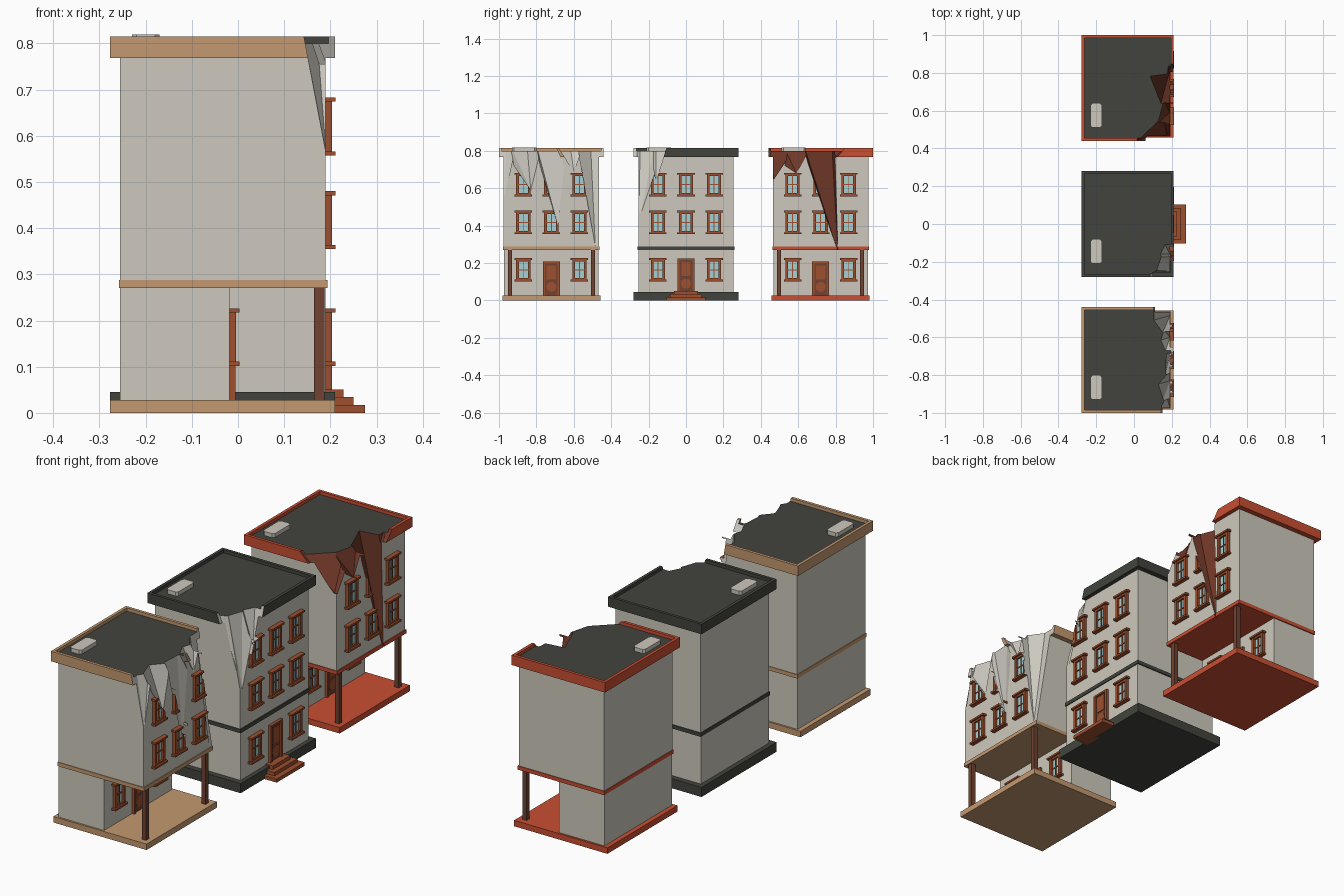
import bpy, bmesh, math
from mathutils import Matrix

if "Cube" in bpy.data.objects:
    bpy.data.objects.remove(bpy.data.objects["Cube"])

def lin(c):
    c /= 255
    return c / 12.92 if c < 0.04045 else ((c + 0.055) / 1.055) ** 2.4

COLORS = {"wall": (206, 201, 189), "tan": (196, 153, 112), "charcoal": (66, 68, 61),
          "red": (200, 78, 50), "frame_brown": (158, 80, 46), "dark_brown": (112, 66, 50),
          "glass": (166, 208, 212), "broken_plaster": (206, 203, 194), "broken_brick": (112, 56, 40)}
NAMES = list(COLORS)
MATS = []
for n, c in COLORS.items():
    m = bpy.data.materials.new(n)
    m.diffuse_color = (*[lin(v) for v in c], 1)
    m.use_nodes = True
    m.node_tree.nodes["Principled BSDF"].inputs["Base Color"].default_value = m.diffuse_color
    MATS.append(m)

def box(bm, x0, x1, y0, y1, z0, z1, mat):
    ret = bmesh.ops.create_cube(bm, size=1, matrix=Matrix.Translation(
        ((x0 + x1) / 2, (y0 + y1) / 2, (z0 + z1) / 2)) @ Matrix.Diagonal((x1 - x0, y1 - y0, z1 - z0, 1)))
    faces = {f for v in ret["verts"] for f in v.link_faces}
    for f in faces:
        f.material_index = NAMES.index(mat)
    return faces

def finish(bm, name, y):
    me = bpy.data.meshes.new(name)
    bm.to_mesh(me)
    bm.free()
    for m in MATS:
        me.materials.append(m)
    ob = bpy.data.objects.new(name, me)
    ob.location.y = y
    bpy.context.collection.objects.link(ob)
    return ob

def box_object(name, y, *args):
    bm = bmesh.new()
    box(bm, *args)
    return finish(bm, name, y)

def shard(points, side, y, mat):
    """Convex cutter reaching out past the street front, and past one side if it takes a corner."""
    bm = bmesh.new()
    pts = set(points) | {(0.33, p[1], p[2]) for p in points}
    if side:
        pts |= {(p[0], side * 0.33, p[2]) for p in pts}
    ret = bmesh.ops.convex_hull(bm, input=[bm.verts.new(p) for p in sorted(pts)])
    bmesh.ops.delete(bm, geom=[v for v in bm.verts if not v.link_faces], context="VERTS")
    bmesh.ops.recalc_face_normals(bm, faces=bm.faces)
    for f in bm.faces:
        f.material_index = NAMES.index(mat)
    ob = finish(bm, "damage_cutter", y)
    ob.hide_render = True
    return ob

def cut(ob, cutters):
    for c in cutters:
        mod = ob.modifiers.new("damage", "BOOLEAN")
        mod.operation, mod.solver, mod.object = "DIFFERENCE", "EXACT", c
        mod.material_mode, mod.use_self = "TRANSFER", True
    dg = bpy.context.evaluated_depsgraph_get()
    me = bpy.data.meshes.new_from_object(ob.evaluated_get(dg))
    ob.modifiers.clear()
    ob.data = me

def window(name, y, x, c, z0, z1):
    bm = bmesh.new()
    b = "frame_brown"
    box(bm, x - 0.005, x + 0.004, c - 0.03, c + 0.03, z0 + 0.01, z1 - 0.01, "glass")
    for s in (-1, 1):  # jambs with corner blocks
        a, d = sorted((c + s * 0.024, c + s * 0.038))
        box(bm, x - 0.005, x + 0.014, a, d, z0 + 0.009, z1 - 0.009, b)
    box(bm, x - 0.005, x + 0.013, c - 0.024, c + 0.024, z1 - 0.018, z1 - 0.009, b)
    box(bm, x - 0.005, x + 0.013, c - 0.024, c + 0.024, z0 + 0.009, z0 + 0.017, b)
    zm = (z0 + z1) / 2
    box(bm, x, x + 0.008, c - 0.0025, c + 0.0025, z0 + 0.015, z1 - 0.015, b)
    box(bm, x, x + 0.0078, c - 0.024, c + 0.024, zm - 0.0025, zm + 0.0025, b)
    box(bm, x - 0.005, x + 0.021, c - 0.047, c + 0.047, z1 - 0.009, z1, b)  # lintel
    box(bm, x - 0.005, x + 0.021, c - 0.047, c + 0.047, z0, z0 + 0.009, b)  # sill
    return finish(bm, name, y)

def door(name, y, x, z0, z1):
    bm = bmesh.new()
    b = "frame_brown"
    box(bm, x - 0.005, x + 0.006, -0.036, 0.036, z0, z1 - 0.008, "dark_brown")
    for s in (-1, 1):
        a, d = sorted((s * 0.034, s * 0.045))
        box(bm, x - 0.005, x + 0.013, a, d, z0, z1 - 0.008, b)
    box(bm, x - 0.005, x + 0.013, -0.045, 0.045, z1 - 0.009, z1, b)
    box(bm, x, x + 0.009, -0.025, 0.025, z0 + 0.085, z1 - 0.02, b)  # upper panel
    ret = bmesh.ops.create_cone(bm, cap_ends=True, segments=12, radius1=0.027, radius2=0.027, depth=0.008,
        matrix=Matrix.Translation((x + 0.005, 0, z0 + 0.045)) @ Matrix.Rotation(math.pi / 2, 4, "Y"))
    for f in {f for v in ret["verts"] for f in v.link_faces}:
        f.material_index = NAMES.index(b)
    return finish(bm, name, y)

def building(tag, y, trim, broken, porch, shards):
    base_z, base_y = (0.028, 0.262) if porch else (0.045, 0.28)
    box_object(tag + "_base", y, -0.277, 0.21, -base_y, base_y, 0, base_z, trim)
    lower_x = -0.018 if porch else 0.19
    box_object(tag + "_lower_wall", y, -0.255, lower_x, -0.253, 0.253, base_z, 0.27, "wall")
    parts = [box_object(tag + "_floor_band", y, -0.258, 0.194, -0.258, 0.258, 0.27, 0.288, trim),
             box_object(tag + "_upper_wall", y, -0.255, 0.19, -0.255, 0.255, 0.288, 0.768, "wall")]
    # cornice with sunken roof
    bm = bmesh.new()
    faces = box(bm, -0.277, 0.21, -0.28, 0.28, 0.768, 0.815, trim)
    top = max(faces, key=lambda f: f.calc_center_median().z)
    bmesh.ops.inset_region(bm, faces=[top], thickness=0.02)
    low = bmesh.ops.extrude_discrete_faces(bm, faces=[top])["faces"][0]
    bmesh.ops.translate(bm, verts=low.verts, vec=(0, 0, -0.015))
    low.material_index = NAMES.index("charcoal")
    parts.append(finish(bm, tag + "_cornice_roof", y))
    # roof vent box with clipped corners
    bm = bmesh.new()
    box(bm, -0.23, -0.17, -0.21, -0.08, 0.795, 0.819, "wall")
    bmesh.ops.bevel(bm, geom=[e for e in bm.edges if abs(e.verts[0].co.z - e.verts[1].co.z) > 0.01],
                    offset=0.01, segments=1, affect="EDGES")
    finish(bm, tag + "_roof_vent", y)
    # openings
    for row, (z0, z1) in enumerate(((0.102, 0.226), (0.355, 0.48), (0.557, 0.683))):
        for c in (-0.15, 0, 0.15):
            if row == 0 and c == 0:
                continue
            w = window(f"{tag}_window", y, lower_x if row == 0 else 0.19, c, z0, z1)
            if row:
                parts.append(w)
    door(tag + "_door", y, lower_x, base_z, base_z + 0.18)
    if porch:
        for s in (-1, 1):
            box_object(tag + "_porch_post", y, 0.165, 0.187, s * 0.222 - 0.011, s * 0.222 + 0.011,
                       base_z, 0.27, "dark_brown")
    else:
        for i, (x1, hw) in enumerate(((0.275, 0.104), (0.25, 0.085), (0.228, 0.065))):
            box_object(tag + "_step", y, 0.19, x1, -hw, hw, 0.017 * i, 0.017 * (i + 1), "frame_brown")
    # battle-torn parts
    cutters = [shard(p, s, y, broken) for p, s in shards]
    for p in parts:
        cut(p, cutters)
    for c in cutters:
        bpy.data.objects.remove(c)

T = 0.83
building("tan_house", -0.72, "tan", "broken_plaster", True, [
    ([(0.14, -0.24, T), (0.17, -0.19, T), (0.165, -0.25, 0.75), (0.191, -0.25, 0.56)], -1),
    ([(0.12, -0.13, T), (0.15, -0.22, T), (0.19, -0.05, T), (0.19, -0.20, 0.72), (0.19, -0.11, 0.59)], 0),
    ([(0.165, -0.08, T), (0.17, 0.02, T), (0.175, -0.02, 0.72), (0.19, -0.06, 0.72), (0.19, 0.035, 0.40),
      (0.19, 0.07, 0.72)], 0),
    ([(0.13, 0.10, T), (0.16, 0.03, T), (0.15, 0.17, T), (0.17, 0.10, 0.76), (0.19, 0.12, 0.69)], 0),
    ([(0.10, 0.21, T), (0.15, 0.14, T), (0.16, 0.22, 0.70), (0.19, 0.19, 0.65), (0.19, 0.235, 0.29)], 1),
])
building("charcoal_house", 0, "charcoal", "broken_plaster", False, [
    ([(0.115, -0.24, T), (0.14, -0.17, T), (0.16, -0.22, 0.74), (0.19, -0.16, 0.70), (0.19, -0.24, 0.47)], -1),
    ([(0.13, -0.16, T), (0.16, -0.10, T), (0.15, -0.20, T), (0.18, -0.15, 0.76), (0.19, -0.16, 0.64)], 0),
    ([(0.08, -0.265, T), (0.16, -0.22, T), (0.15, -0.25, 0.68), (0.17, -0.25, 0.56)], -1),
])
building("red_house", 0.72, "red", "broken_brick", True, [
    ([(0.0, -0.275, T), (0.09, -0.21, T), (0.15, -0.13, T), (0.14, -0.25, 0.72), (0.18, -0.2, 0.75),
      (0.175, -0.25, 0.65)], -1),
    ([(0.11, -0.20, T), (0.14, -0.13, T), (0.15, -0.05, T), (0.17, -0.12, 0.76), (0.19, -0.19, 0.72),
      (0.19, -0.13, 0.68)], 0),
    ([(0.14, -0.09, T), (0.08, 0.06, T), (0.19, 0.075, T), (0.13, 0.03, 0.70), (0.19, -0.07, 0.74),
      (0.19, 0.06, 0.65), (0.189, 0.092, 0.26)], 0),
    ([(0.17, 0.05, T), (0.175, 0.14, T), (0.19, 0.05, 0.74), (0.19, 0.10, 0.78)], 0),
])
